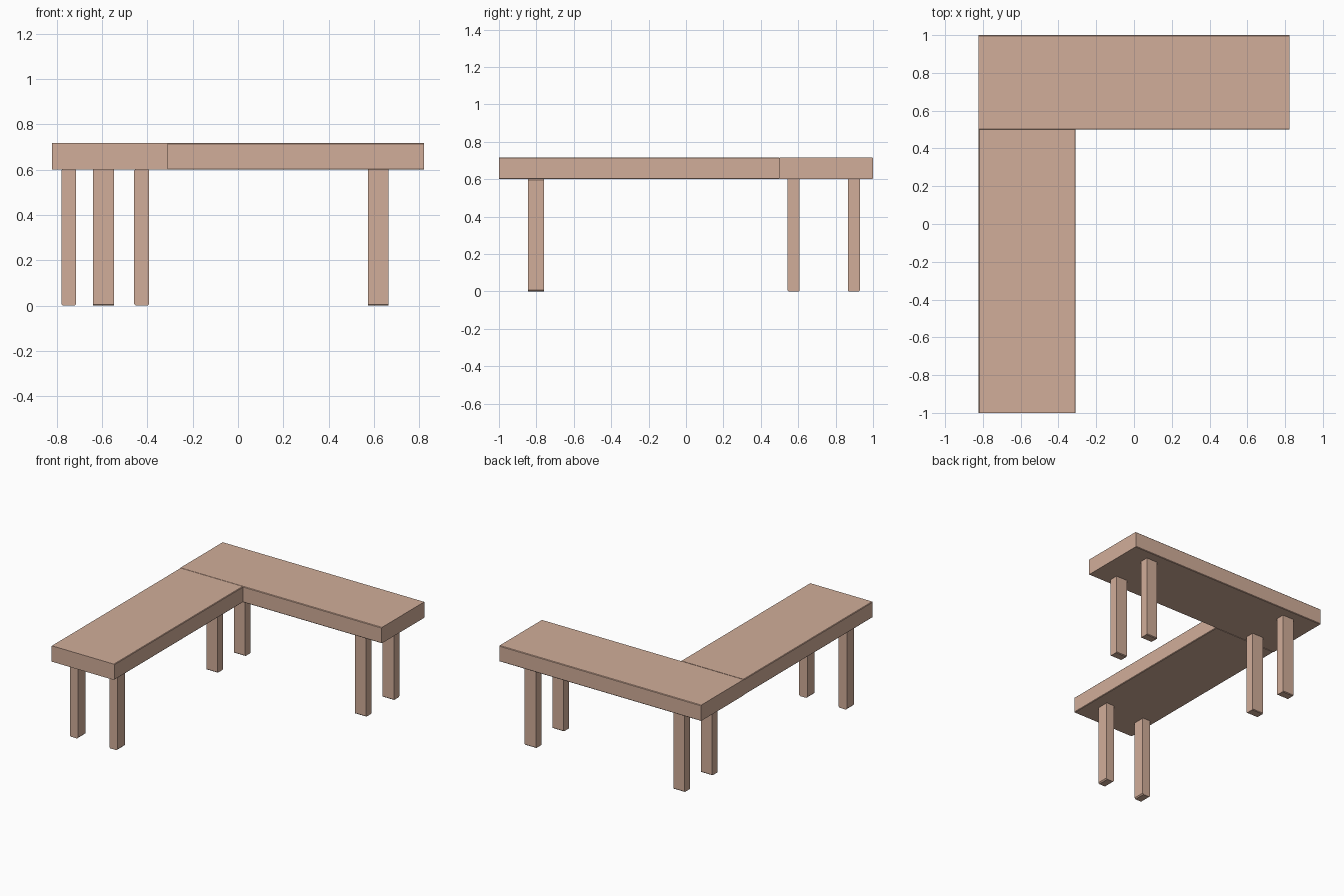
import bpy
import bmesh

if "Cube" in bpy.data.objects:
    bpy.data.objects.remove(bpy.data.objects["Cube"])

wood = bpy.data.materials.new("wood")
wood.diffuse_color = (0.64, 0.42, 0.32, 1)
wood.use_nodes = True
wood.node_tree.nodes["Principled BSDF"].inputs["Base Color"].default_value = wood.diffuse_color


def box(name, x, y, z, along, bevel):
    """Box from (min, max) ranges; edges running along one axis are slightly chamfered."""
    ranges = (x, y, z)
    bm = bmesh.new()
    bmesh.ops.create_cube(bm, size=1)
    for v in bm.verts:
        v.co = [(lo + hi) / 2 + c * (hi - lo) for c, (lo, hi) in zip(v.co, ranges)]
    edges = [e for e in bm.edges
             if abs(e.verts[0].co[along] - e.verts[1].co[along]) > 1e-4]
    bmesh.ops.bevel(bm, geom=edges, offset=bevel, segments=1, affect='EDGES')
    mesh = bpy.data.meshes.new(name)
    bm.to_mesh(mesh)
    bm.free()
    mesh.materials.append(wood)
    obj = bpy.data.objects.new(name, mesh)
    bpy.context.collection.objects.link(obj)
    return obj


X, Y = 0, 1
TOP = (0.60, 0.717)
LEG = (0, 0.605)

# Two slabs forming the L-shaped top
box("back_top", (-0.822, 0.822), (0.50, 1.0), TOP, X, 0.004)
box("side_top", (-0.822, -0.309), (-1.0, 0.50), TOP, Y, 0.004)

# Legs under the free end of the side slab
for i, cx in enumerate((-0.747, -0.425)):
    box(f"side_leg_{i + 1}", (cx - 0.033, cx + 0.033), (-0.845, -0.759), LEG, Y, 0.008)

# Four legs under the back slab
for i, cx in enumerate((-0.593, 0.619)):
    for j, cy in enumerate((0.575, 0.897)):
        box(f"back_leg_{i * 2 + j + 1}", (cx - 0.046, cx + 0.046),
            (cy - 0.032, cy + 0.032), LEG, X, 0.005)
